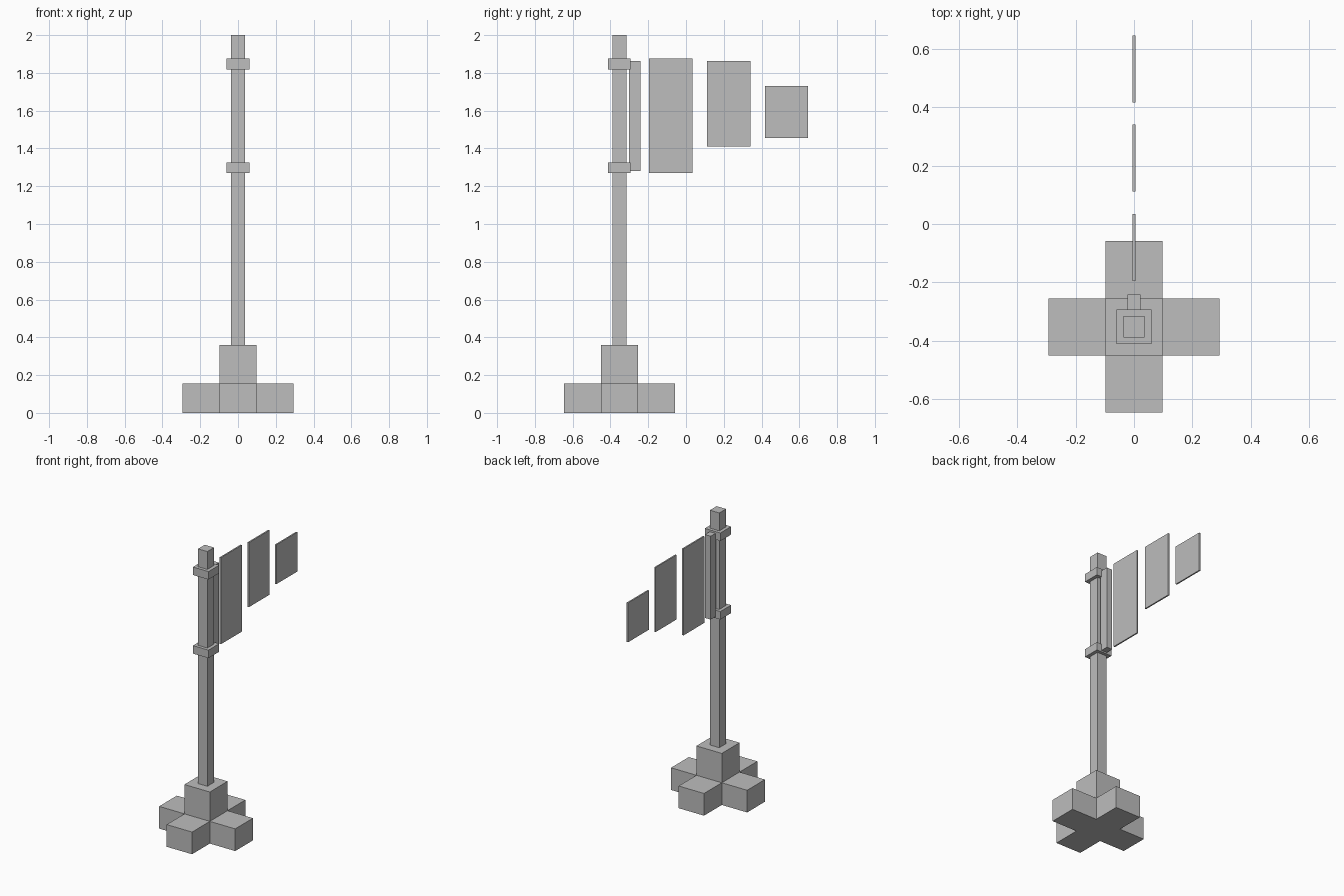
import bpy
from mathutils import Matrix, Vector
import bmesh

cube = bpy.data.objects.get("Cube")
if cube:
    bpy.data.objects.remove(cube, do_unlink=True)

# Single flat grey
GREY = (0.51, 0.51, 0.51, 1.0)
mat = bpy.data.materials.new("plain grey")
mat.diffuse_color = GREY
mat.use_nodes = True
mat.node_tree.nodes["Principled BSDF"].inputs["Base Color"].default_value = GREY


def box(name, x, y, z):
    """Box from (min, max) ranges on each axis."""
    lo, hi = Vector((x[0], y[0], z[0])), Vector((x[1], y[1], z[1]))
    size = hi - lo
    bm = bmesh.new()
    bmesh.ops.create_cube(bm, size=1.0, matrix=Matrix.Diagonal((*size, 1.0)))
    mesh = bpy.data.meshes.new(name)
    bm.to_mesh(mesh)
    bm.free()
    mesh.materials.append(mat)
    obj = bpy.data.objects.new(name, mesh)
    obj.location = (lo + hi) / 2
    bpy.context.collection.objects.link(obj)
    return obj


def around(c, r):
    return (c - r, c + r)


POLE_Y = -0.353
HUB, REACH, FOOT_H = 0.098, 0.294, 0.155

# Cross-shaped base: raised hub with four feet
box("base_hub", around(0, HUB), around(POLE_Y, HUB), (0, 0.36))
for side, s in (("left", 1), ("right", -1)):
    box(f"{side}_foot", sorted((s * HUB, s * REACH)), around(POLE_Y, HUB), (0, FOOT_H))
for side, s in (("back", 1), ("front", -1)):
    box(f"{side}_foot", around(0, HUB),
        sorted((POLE_Y + s * HUB, POLE_Y + s * REACH)), (0, FOOT_H))

# Square pole with two clamps
box("pole", around(0, 0.036), around(POLE_Y, 0.037), (0.36, 2.0))
for name, z in (("lower_clamp", 1.298), ("upper_clamp", 1.847)):
    box(name, around(0, 0.06), around(POLE_Y, 0.059), around(z, 0.028))

# Upright strip carried behind the clamps
box("mounting_strip", around(0, 0.022), (-0.302, -0.241), (1.28, 1.862))

# Thin panels trailing back in a row, each shorter than the last
panels = (("inner_panel", -0.195, 1.27, 1.875),
          ("middle_panel", 0.112, 1.411, 1.862),
          ("outer_panel", 0.417, 1.456, 1.731))
for name, y, z0, z1 in panels:
    box(name, around(0, 0.005), (y, y + 0.23), (z0, z1))
